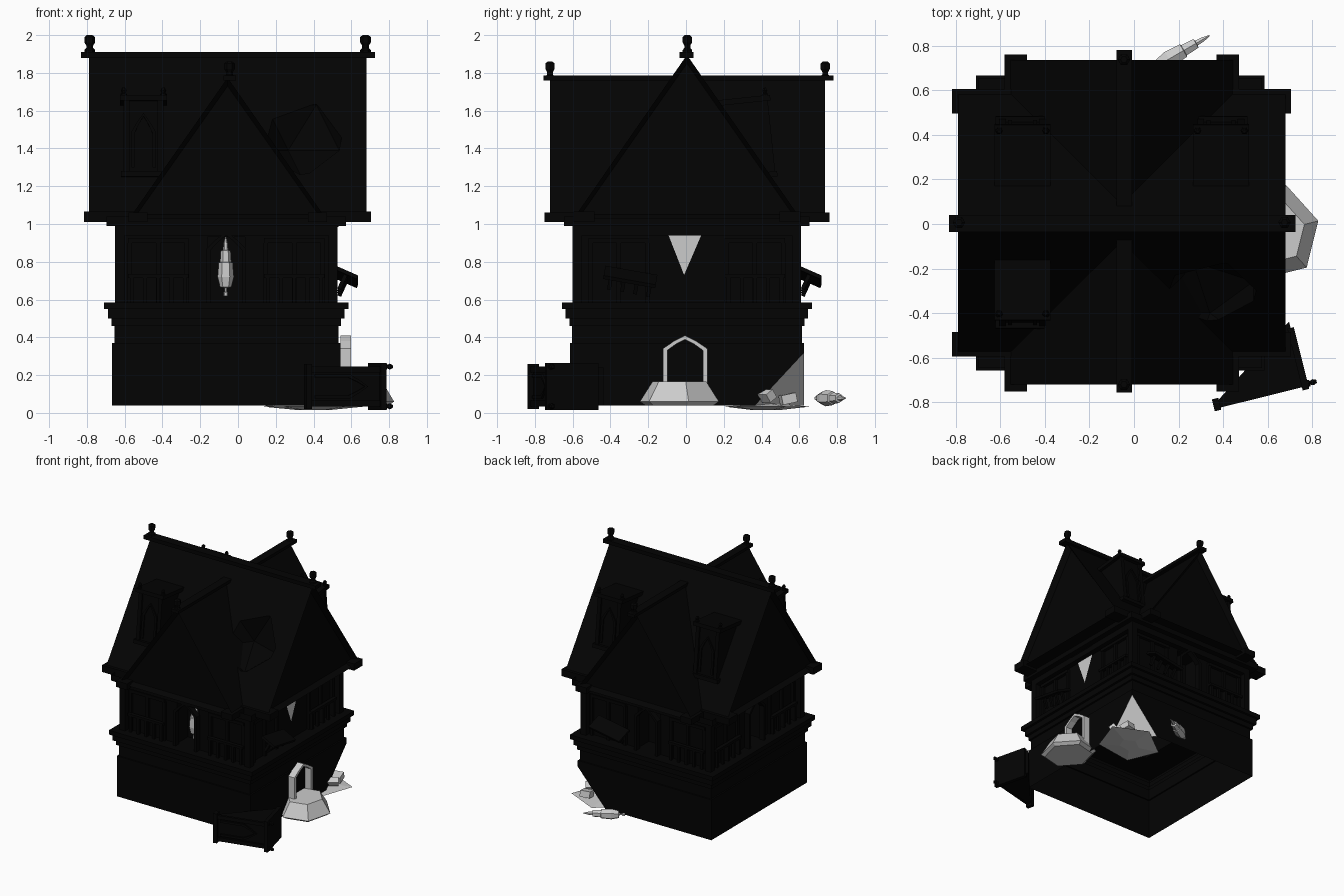
import bpy, bmesh, math
from mathutils import Matrix, Vector

if "Cube" in bpy.data.objects:
    bpy.data.objects.remove(bpy.data.objects["Cube"])

CX, CY = -0.062, 0.005
dark = bpy.data.materials.new("dark_timber")
dark.diffuse_color = (0.001, 0.001, 0.001, 1)
dark.use_nodes = True
dark.node_tree.nodes["Principled BSDF"].inputs["Base Color"].default_value = dark.diffuse_color
I = Matrix.Identity(4)
T = Matrix.Translation


def rot(deg, axis):
    return Matrix.Rotation(math.radians(deg), 4, axis)


def finish(bm, name, mat=dark, M=I):
    bmesh.ops.recalc_face_normals(bm, faces=bm.faces)
    me = bpy.data.meshes.new(name)
    bm.to_mesh(me)
    bm.free()
    if mat:
        me.materials.append(mat)
    me.transform(M)
    ob = bpy.data.objects.new(name, me)
    bpy.context.collection.objects.link(ob)
    return ob


def box(name, lo, hi, M=I, mat=dark):
    bm = bmesh.new()
    lo, hi = Vector(lo), Vector(hi)
    bmesh.ops.create_cube(bm, size=1, matrix=T((lo + hi) / 2) @ Matrix.Diagonal((*(hi - lo), 1)))
    return finish(bm, name, mat, M)


def lathe(name, prof, M=I, mat=dark, n=6):
    bm = bmesh.new()
    rings = [[bm.verts.new((r * math.cos(a), r * math.sin(a), z))
              for a in [2 * math.pi * i / n for i in range(n)]] for r, z in prof]
    for a, b in zip(rings, rings[1:]):
        for i in range(n):
            bm.faces.new((a[i], a[(i + 1) % n], b[(i + 1) % n], b[i]))
    bm.faces.new(rings[0])
    bm.faces.new(rings[-1])
    return finish(bm, name, mat, M)


def extrude(bm, faces, vec):
    g = bmesh.ops.extrude_face_region(bm, geom=faces, use_keep_orig=True)["geom"]
    bmesh.ops.translate(bm, vec=vec, verts=[v for v in g if isinstance(v, bmesh.types.BMVert)])


def prism(name, pts, lo, hi, M=I, mat=dark, inset=0):
    """Extrude a (y, z) outline along x, optionally sinking the two end faces."""
    bm = bmesh.new()
    f = bm.faces.new([bm.verts.new((lo, y, z)) for y, z in pts])
    extrude(bm, [f], (hi - lo, 0, 0))
    bmesh.ops.recalc_face_normals(bm, faces=bm.faces)
    if inset:
        for e in [f for f in bm.faces if abs(f.normal.x) > .9]:
            bmesh.ops.inset_region(bm, faces=[e], thickness=inset, depth=-inset)
    return finish(bm, name, mat, M)


def arch(name, w, z0, zs, zt, t, d, M=I, mat=dark):
    """Pointed frame in the xz plane, standing out towards -y by d."""
    out = [(-w, z0), (-w, zs), (-w * .5, (zs + zt) / 2 + .005), (0, zt),
           (w * .5, (zs + zt) / 2 + .005), (w, zs), (w, z0)]
    k = (w - t) / w
    inn = [(x * k, z if i in (0, 6) else z - t * .9 * (1 - abs(x) / w * .6)) for i, (x, z) in enumerate(out)]
    bm = bmesh.new()
    vo = [bm.verts.new((x, 0, z)) for x, z in out]
    vi = [bm.verts.new((x, 0, z)) for x, z in inn]
    extrude(bm, [bm.faces.new((vo[i], vo[i + 1], vi[i + 1], vi[i])) for i in range(6)], (0, -d, 0))
    return finish(bm, name, mat, M)


def triangle(name, pts, mat=None):
    bm = bmesh.new()
    bm.faces.new([bm.verts.new(p) for p in pts])
    return finish(bm, name, mat)


# Lower walls, cornices and inner core: open shell with the back right corner broken off
prof = [(0, .04), (0, .37), (-.012, .37), (-.012, .46), (.003, .46), (.003, .5), (.022, .5), (.022, .55),
        (.042, .55), (.042, .585), (-.2, .585), (-.2, .99), (.03, .99), (.03, 1.04)]
HX, HY = .605, .62
bm = bmesh.new()
rings = [[bm.verts.new((CX + sx * (HX + o), CY + sy * (HY + o), z))
          for sx, sy in ((-1, -1), (1, -1), (1, 1), (-1, 1))] for o, z in prof]
for a, b in zip(rings, rings[1:]):
    for i in range(4):
        bm.faces.new((a[i], a[(i + 1) % 4], b[(i + 1) % 4], b[i]))
ex, ey = CX + HX, CY + HY
cut = [Vector((ex - .25, ey, .04)), Vector((ex, ey - .26, .04)), Vector((ex, ey, .32))]
nrm = (cut[1] - cut[0]).cross(cut[2] - cut[0])
nrm = nrm if nrm.x > 0 else -nrm
bmesh.ops.bisect_plane(bm, geom=bm.verts[:] + bm.edges[:] + bm.faces[:], plane_co=cut[0],
                       plane_no=nrm, clear_outer=True)
finish(bm, "walls")
triangle("broken_corner", cut)

# Crossed gable roofs with sunken gables
main_roof = prism("main_roof", [(CY - .6, 1.03), (CY, 1.895), (CY + .6, 1.03)], -.79, .68, inset=.045)
turn = T((-.055, 0, 0)) @ rot(90, 'Z')
prism("cross_roof", [(-.52, 1.03), (0, 1.775), (.52, 1.03)], -.72, .735, turn, inset=.045)

# Dent where one dormer was torn out
bm = bmesh.new()
bmesh.ops.create_icosphere(bm, subdivisions=1, radius=.27)
cutter = finish(bm, "dent_cutter", dark, T((.34, -.40, 1.51)))
cutter.hide_render = True
cutter.hide_viewport = True
mod = main_roof.modifiers.new("dent", 'BOOLEAN')
mod.operation = 'DIFFERENCE'
mod.object = cutter

# Ridge boards, eave beams, finials
box("main_ridge", (-.83, -.035, 1.88), (.725, .04, 1.91))
box("cross_ridge", (-.078, -.755, 1.76), (-.01, .78, 1.785))
for s in (-1, 1):
    y = CY + s * .545
    box("main_eave", (-.815, y - .055, 1.01), (.705, y + .055, 1.065))
    x = -.055 + s * .475
    box("cross_eave", (x - .05, -.75, 1.01), (x + .05, .76, 1.06))
fin = [(.028, 0), (.028, .022), (.018, .032), (.018, .045), (.028, .06), (.028, .09), (.015, .1)]
for p in ((-.785, .007, 1.9), (.675, .007, 1.9), (-.045, -.72, 1.76), (-.045, .737, 1.76)):
    lathe("finial", fin, T(p))


# Dormers: wedge body, pointed window, sill, flat cap and two small finials
def dormer(M):
    prism("dormer_body", [(.015, .02), (.03, .02), (.3, .42), (.015, .42)], -.1, .1, M)
    arch("dormer_window", .065, .05, .24, .34, .018, .012, M @ T((0, .015, 0)))
    box("dormer_sill", (-.12, -.01, 0), (.12, .045, .03), M)
    box("dormer_cap", (-.125, -.015, .405), (.125, .27, .435), M)
    for s in (-1, 1):
        box("dormer_post", (s * .09 - .015, 0, .03), (s * .09 + .015, .02, .405), M)
        lathe("dormer_finial", [(.018, 0), (.018, .012), (.01, .016), (.016, .03), (.008, .045)],
              M @ T((s * .105, .01, .43)))


lean = rot(-6, 'X')
dormer(T((-.5, -.46, 1.25)) @ lean)
dormer(T((-.5, .475, 1.25)) @ rot(180, 'Z') @ lean)
dormer(T((.39, .475, 1.25)) @ rot(180, 'Z') @ lean)
c, s = math.cos(math.radians(14)), math.sin(math.radians(14))
dormer(Matrix(((0, -s, c, .36), (0, c, s, -.83), (-1, 0, 0, .14), (0, 0, 0, 1))))

# Upper floor on all four sides: panels beside a deep arched niche, windows, balustrades, posts
for k in range(4):
    h = (HY if k % 2 == 0 else HX) - .015
    e = (HX if k % 2 == 0 else HY) - .015
    M = T((CX, CY, 0)) @ rot(k * 90, 'Z') @ T((0, -h, 0))
    if k != 1:
        arch("middle_arch", .105, .585, .87, .96, .022, .045, M @ T((0, .045, 0)))
        box("niche_top", (-.1, .045, .93), (.1, .19, .99), M)
    else:
        box("middle_panel", (-.1, .045, .585), (.1, .09, .99), M)
        box("lintel", (-.12, -.005, .985), (.12, .045, 1.02), M)
    box("top_beam", (-e, 0, .94), (e, .045, .99), M)
    for sx in (-1, 1):
        x = sx * .36
        box("wall_panel", (min(sx * .1, sx * (e - .05)), .045, .585), (max(sx * .1, sx * (e - .05)), .19, .99), M)
        box("corner_post", (sx * (e - .025) - .025, 0, .585), (sx * (e - .025) + .025, .05, .99), M)
        box("window_top", (x - .16, .02, .9), (x + .16, .05, .925), M)
        for px in (-.15, 0, .15):
            box("window_jamb", (x + px - .012, .025, .585), (x + px + .012, .05, .9), M)
        if k in (1, 2) and sx == -1:
            # balustrade torn loose and hanging outwards
            R = M @ T((x + .06, -.045, .72)) @ rot(10, 'Y') @ rot(24, 'X')
            box("loose_rail", (-.14, -.065, -.01), (.14, .065, .01), R)
            for i in range(4):
                box("loose_baluster", (-.11 + i * .07, -.01, -.09), (-.09 + i * .07, .01, -.01), R)
            continue
        box("rail", (x - .16, 0, .715), (x + .16, .03, .735), M)
        for i in range(5):
            bx = x - .14 + i * .07
            box("baluster", (bx - .01, .005, .585), (bx + .01, .025, .715), M)

# Grey breaks, side doorway and lanterns
xw = CX + HX - .055
triangle("wall_break", [(xw, -.11, .985), (xw, .1, .985), (xw, -.01, .73)])
M = T((CX + HX, -.005, 0)) @ rot(90, 'Z')
arch("door_frame", .118, .04, .34, .41, .024, .055, M, None)
lan = [(.012, 0), (.012, .018), (.006, .022), (.006, .04), (.03, .046), (.043, .1), (.037, .175), (.03, .178),
       (.026, .24), (.014, .242), (.012, .275), (.003, .31)]
lathe("hanging_lantern", lan, T((-.065, -.47, .62)), None)
lathe("fallen_lantern", lan, T((.07, .69, .078)) @ rot(30, 'Z') @ rot(90, 'Y'), None)

# Rubble
lathe("boulder", [(.19, 0), (.22, .02), (.15, .125)],
      T((.63, -.035, .04)) @ rot(14, 'Z') @ Matrix.Diagonal((.92, 1, 1, 1)), None, 6)
lathe("slab", [(.08, .015), (.25, .033), (.06, .05)],
      T((.40, .42, 0)) @ rot(23, 'Z') @ Matrix.Diagonal((1.15, .92, 1, 1)), None, 5)
for p, a, w in (((.56, .43, .09), 35, .05), ((.52, .54, .075), 12, .08)):
    box("brick", (-.04, -w / 2, -.025), (.04, w / 2, .025), T(p) @ rot(a, 'Z') @ rot(a, 'X'), None)
